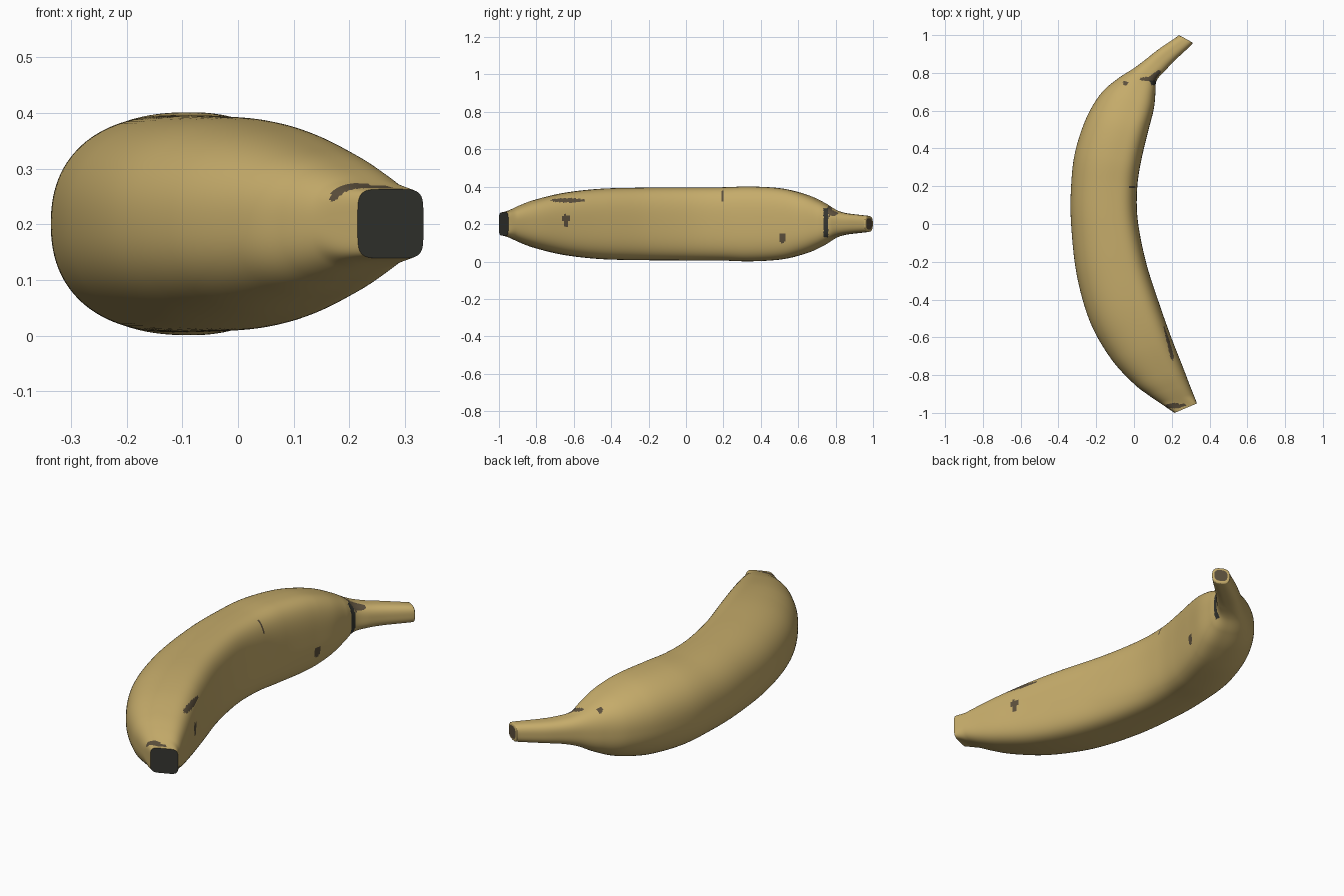
import bpy, bmesh, math
from mathutils import Vector

if "Cube" in bpy.data.objects:
    bpy.data.objects.remove(bpy.data.objects["Cube"])


def material(name, col):
    m = bpy.data.materials.new(name)
    m.diffuse_color = (*col, 1)
    m.use_nodes = True
    m.node_tree.nodes["Principled BSDF"].inputs["Base Color"].default_value = m.diffuse_color
    return m


mats = [material("banana yellow", (0.56, 0.41, 0.145)),
        material("charcoal", (0.035, 0.036, 0.03)),
        material("bruise brown", (0.105, 0.078, 0.045))]

# Section keys: outer x, outer y, inner x, inner y, half height
KEYS = [
    (.215, -1.0, .333, -.95, .062),
    (.163, -.965, .326, -.93, .071),
    (.078, -.907, .294, -.85, .103),
    (-.004, -.843, .258, -.755, .132),
    (-.122, -.713, .197, -.6, .167),
    (-.232, -.52, .133, -.42, .188),
    (-.303, -.27, .063, -.2, .194),
    (-.333, 0, .02, .02, .195),
    (-.333, .2, .017, .19, .196),
    (-.312, .38, .037, .33, .2),
    (-.253, .56, .075, .49, .189),
    (-.174, .692, .105, .61, .156),
    (-.085, .77, .114, .7, .115),
    (0, .825, .12, .76, .077),
    (.06, .87, .165, .812, .06),
    (.13, .925, .215, .865, .052),
    (.224, .989, .3, .944, .044),
    (.236, .999, .31, .958, .04),
    (.248, .995, .304, .964, .03),
]
N, SUB = 112, 16


def spline(a, b, c, d, t):
    return .5 * (2 * b + (c - a) * t + (2 * a - 5 * b + 4 * c - d) * t * t
                 + (3 * b - a - 3 * c + d) * t ** 3)


def section(k):
    """Squarish oval; thick parts have a flat inner side, the tip is boxy."""
    ox, oy, ix, iy, h = k
    fat = max(0, min(1, (h - .06) / .12))
    boxy = max(0, (-.9 - iy) / .05) ** 2 * 2.5
    shift = .3 * fat
    half = Vector(((ix - ox) / 2, (iy - oy) / 2, 0))
    mid = Vector(((ix + ox) / 2, (iy + oy) / 2, .201)) + half * shift
    pts = []
    for i in range(N):
        a = 2 * math.pi * (i + .5) / N
        c, s = math.cos(a), math.sin(a)
        if c > 0:
            n, w = 2.8 + .3 * fat + boxy, 1 - shift
        else:
            n, w = 2.7 - .4 * fat + boxy, 1 + shift
        u = math.copysign(abs(c) ** (2 / n), c) * w
        v = math.copysign(abs(s) ** (2 / n), s)
        pts.append(mid + half * u + Vector((0, 0, h * v)))
    return pts


rows = []
last = len(KEYS) - 1
for i in range(last):
    q = [KEYS[max(0, min(last, j))] for j in (i - 1, i, i + 1, i + 2)]
    sub = SUB if i < last - 2 else 4
    for s in range(sub):
        rows.append([spline(*v, s / sub) for v in zip(*q)])
rows.append(KEYS[-1])

# Skin lofted through the sections
bm = bmesh.new()
rings = [[bm.verts.new(p) for p in section(r)] for r in rows]
for a, b in zip(rings, rings[1:]):
    for i in range(N):
        j = (i + 1) % N
        bm.faces.new((a[i], a[j], b[j], b[i]))
# Blossom end and stem end caps
tip = bm.faces.new(rings[0])
stem = bm.faces.new(rings[-1])
bmesh.ops.recalc_face_normals(bm, faces=bm.faces)

# Bruises on the inner flank: y, z, half sizes
FLANK = [(-.63, .327, .09, .012), (-.645, .225, .022, .027),
         (.515, .125, .018, .03), (.195, .35, .006, .03),
         (.785, .265, .03, .022)]
# Bruises seen from above: x, y, half sizes
ABOVE = [(-.045, .745, .014, .012), (.075, .768, .045, .011),
         (.215, -.962, .05, .014)]


def inside(a, b, spot):
    return ((a - spot[0]) / spot[2]) ** 2 + ((b - spot[1]) / spot[3]) ** 2 < 1


for f in bm.faces:
    f.smooth = True
    c, n = f.calc_center_median(), f.normal
    if n.x > .3 and any(inside(c.y, c.z, s) for s in FLANK):
        f.material_index = 2
    if n.z > .2 and any(inside(c.x, c.y, s) for s in ABOVE):
        f.material_index = 2
    # dark crease where the stem meets the body
    if .735 < c.y < .76 and n.x > .45 and c.x > .08 and .13 < c.z < .285:
        f.material_index = 1
tip.material_index = 1
stem.material_index = 2
tip.smooth = stem.smooth = False
for f in (tip, stem):
    for e in f.edges:
        e.smooth = False

me = bpy.data.meshes.new("banana")
bm.to_mesh(me)
bm.free()
for m in mats:
    me.materials.append(m)
ob = bpy.data.objects.new("banana", me)
bpy.context.collection.objects.link(ob)
